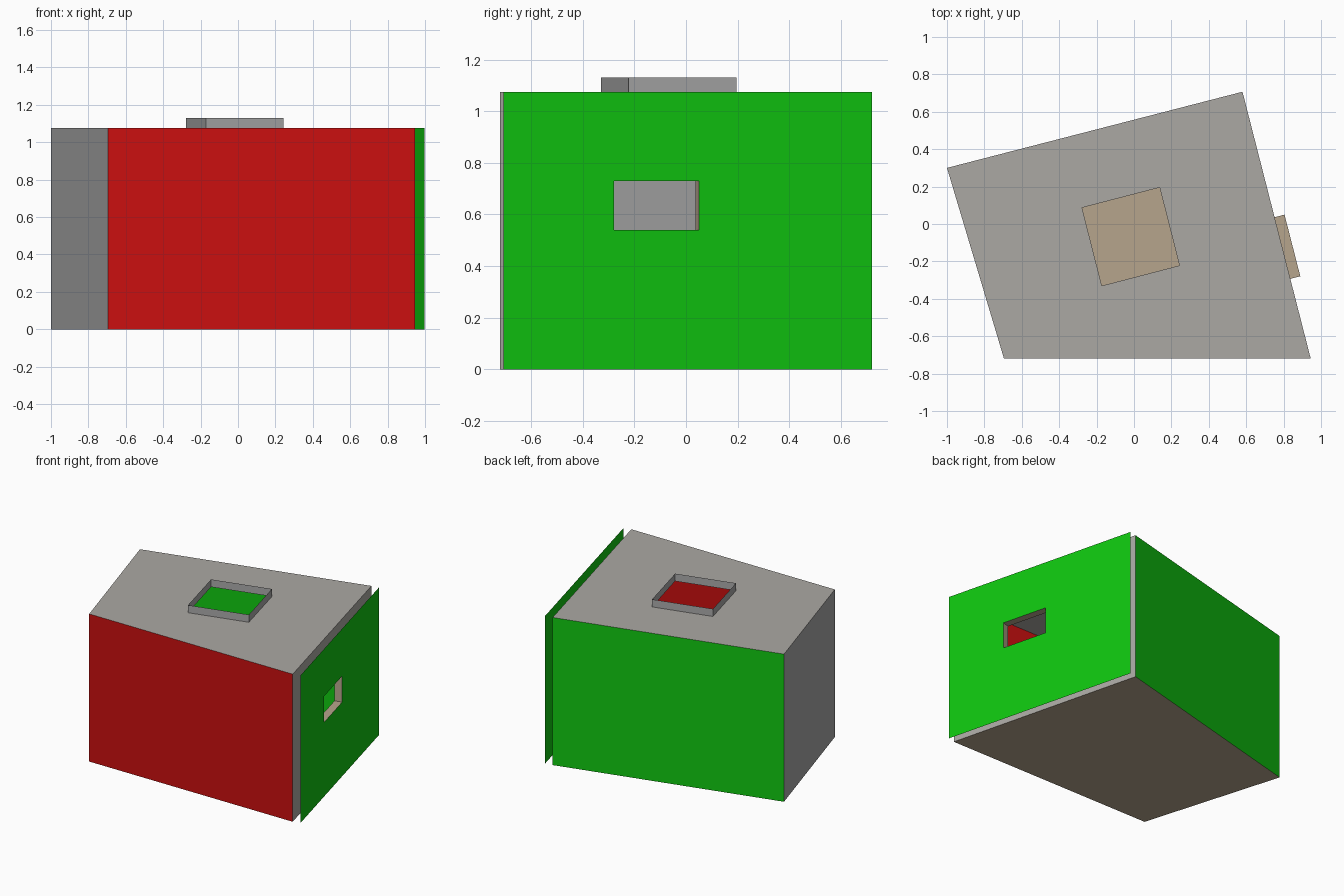
import bpy
from mathutils import Vector

if "Cube" in bpy.data.objects:
    bpy.data.objects.remove(bpy.data.objects["Cube"])


def material(name, r, g, b):
    m = bpy.data.materials.new(name)
    m.diffuse_color = (r, g, b, 1)
    m.use_nodes = True
    m.node_tree.nodes["Principled BSDF"].inputs["Base Color"].default_value = m.diffuse_color
    return m


RED = material("red", 0.60, 0.005, 0.005)
GREEN = material("green", 0.005, 0.57, 0.005)
GREY = material("neutral grey", 0.39, 0.39, 0.39)
WARM_GREY = material("warm grey", 0.41, 0.395, 0.37)
BROWN = material("light brown", 0.47, 0.375, 0.265)


def mesh_object(name, verts, faces, mat):
    me = bpy.data.meshes.new(name)
    me.from_pydata([tuple(v) for v in verts], [], faces)
    me.materials.append(mat)
    ob = bpy.data.objects.new(name, me)
    bpy.context.collection.objects.link(ob)
    return ob


def panel(name, corners, mat):
    """Thin four-cornered sheet."""
    return mesh_object(name, corners, [(0, 1, 2, 3)], mat)


def band(name, inner, outer, mat):
    """Four faces joining two loops: a sheet with a hole, or a raised rim."""
    faces = [(4 + i, 4 + (i + 1) % 4, (i + 1) % 4, i) for i in range(4)]
    return mesh_object(name, list(inner) + list(outer), faces, mat)


def upright(p, q, z0, z1):
    """Corners of a vertical sheet above the plan line p-q."""
    return [Vector((p.x, p.y, z0)), Vector((q.x, q.y, z0)),
            Vector((q.x, q.y, z1)), Vector((p.x, p.y, z1))]


H, DEPTH = 1.075, 0.055
A, B, C, D = [Vector((x, y, 0)) for x, y in
              ((-0.695, -0.72), (0.945, -0.72), (0.58, 0.707), (-1.0, 0.30))]
up = Vector((0, 0, H))

# Floor and plain walls
panel("floor", [D, C, B, A], BROWN)
panel("front_wall", upright(A, B, 0, H), RED)
panel("back_wall", upright(C, D, 0, H), GREEN)
panel("left_wall", upright(D, A, 0, H), GREY)

# Right wall with window hole, and the outer plate standing off it
along = C - B
out = Vector((along.y, -along.x, 0)).normalized() * DEPTH
wall = upright(B, C, 0, H)
window = upright(B + along * 0.299, B + along * 0.530, 0.54, 0.73)
outer_window = [p + out for p in window]
band("right_wall", window, wall, WARM_GREY)
band("right_plate", outer_window, [p + out for p in wall], GREEN)
band("window_reveal", window, outer_window, BROWN)

# Roof with skylight hole and its raised rim
skylight = [Vector((x, y, H)) for x, y in
            ((-0.172, -0.33), (0.243, -0.222), (0.137, 0.195), (-0.278, 0.087))]
band("roof", skylight, [p + up for p in (A, B, C, D)], WARM_GREY)
band("skylight_rim", [p + Vector((0, 0, DEPTH)) for p in skylight], skylight, GREY)
